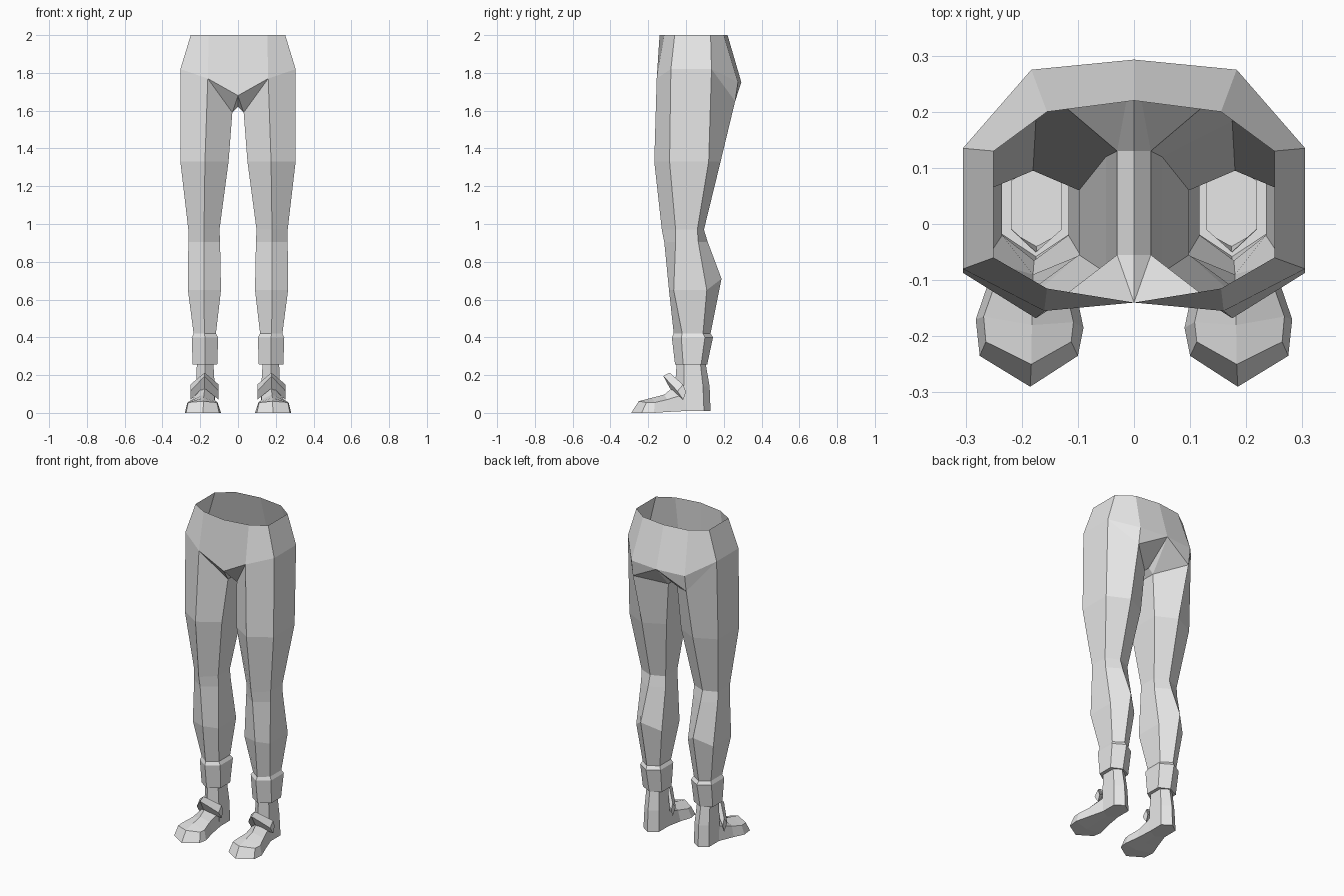
import bpy, bmesh

cube = bpy.data.objects.get("Cube")
if cube:
    bpy.data.objects.remove(cube, do_unlink=True)

grey = bpy.data.materials.new("plain grey")
grey.use_nodes = True
grey.diffuse_color = (0.8, 0.8, 0.8, 1)
grey.node_tree.nodes["Principled BSDF"].inputs["Base Color"].default_value = (0.8, 0.8, 0.8, 1)


def ring(z, xi, xc, xo, yf, y1, y2, yb, zb=None):
    """Six-sided limb section: front, outer front, outer back, back, inner back, inner front."""
    return [(xc, yf, z), (xo, y1, z), (xo, y2, z),
            (xc, yb, z if zb is None else zb), (xi, y2, z), (xi, y1, z)]


def add_ring(bm, pts):
    return [bm.verts.new(p) for p in pts]


def bridge(bm, rings):
    """Join consecutive closed loops with quads."""
    for a, b in zip(rings, rings[1:]):
        n = len(a)
        for i in range(n):
            j = (i + 1) % n
            bm.faces.new((a[i], a[j], b[j], b[i]))


def finish(name, bm):
    """Turn the left half into an object mirrored across x."""
    bmesh.ops.recalc_face_normals(bm, faces=bm.faces)
    me = bpy.data.meshes.new(name)
    bm.to_mesh(me)
    bm.free()
    me.materials.append(grey)
    ob = bpy.data.objects.new(name, me)
    bpy.context.collection.objects.link(ob)
    mod = ob.modifiers.new("mirror", 'MIRROR')
    mod.use_clip = True
    mod.merge_threshold = 0.0005
    return ob


# Hips and legs: one open shell
bm = bmesh.new()
waist = add_ring(bm, [(0, -.14, 2), (.155, -.115, 2), (.25, -.06, 2),
                      (.25, .13, 2), (.155, .20, 2), (0, .22, 2)])
hip = add_ring(bm, [(0, -.14, 1.68), (.16, -.155, 1.77), (.305, -.08, 1.82),
                    (.305, .135, 1.82), (.183, .275, 1.75), (0, .293, 1.75)])
for i in range(5):
    bm.faces.new((waist[i], waist[i + 1], hip[i + 1], hip[i]))
f0, f1, s1, s2, b1, b0 = hip

# Crotch and seat
seat, inner_back, inner_front, crotch_back, crotch_front = add_ring(
    bm, [(.183, .26, 1.65), (.03, .13, 1.59), (.03, -.055, 1.59),
         (0, .13, 1.62), (0, -.055, 1.62)])
for f in ((f0, f1, inner_front), (f0, inner_front, crotch_front),
          (inner_front, inner_back, crotch_back, crotch_front),
          (b0, crotch_back, inner_back), (b0, inner_back, seat),
          (b0, seat, b1), (s2, b1, seat)):
    bm.faces.new(f)

# Thigh, knee and calf
leg = [[f1, s1, s2, seat, inner_back, inner_front]]
for r in ((1.33, .05, .175, .305, -.168, -.087, .12, .183),
          (.97, .098, .18, .263, -.128, -.055, .06, .095),
          (.905, .095, .18, .263, -.115, -.055, .065, .115),
          (.65, .09, .18, .265, -.09, -.065, .11, .188, .71),
          (.42, .117, .178, .235, -.065, -.02, .09, .13)):
    leg.append(add_ring(bm, ring(*r)))
bridge(bm, leg)
finish("hips_and_legs", bm)

# Ankle cuff
bm = bmesh.new()
bridge(bm, [add_ring(bm, ring(*r)) for r in (
    (.42, .117, .178, .235, -.065, -.02, .09, .13),
    (.40, .105, .175, .245, -.075, -.025, .10, .143),
    (.255, .11, .175, .24, -.058, -.015, .08, .112),
    (.255, .13, .175, .218, -.05, -.01, .077, .105))])
finish("ankle_cuffs", bm)

# Shoe ankle and heel
bm = bmesh.new()
heel = [add_ring(bm, ring(*r)) for r in (
    (.255, .13, .175, .218, -.05, -.01, .077, .105),
    (.14, .123, .174, .222, -.058, -.012, .09, .125),
    (.01, .12, .174, .226, -.04, -.01, .095, .13))]
bridge(bm, heel)
bm.faces.new(heel[-1])
finish("shoe_heels", bm)

# Shoe front: sections of inner sole, inner top, ridge, outer top, outer sole, sole centre
bm = bmesh.new()
toe = [add_ring(bm, s) for s in (
    [(.12, 0, .01), (.123, -.005, .10), (.174, -.05, .15),
     (.222, -.005, .10), (.226, 0, .01), (.174, -.03, .01)],
    [(.108, -.10, .005), (.125, -.10, .07), (.18, -.115, .097),
     (.245, -.10, .07), (.258, -.10, .005), (.18, -.11, .005)],
    [(.09, -.185, 0), (.108, -.175, .055), (.182, -.18, .08),
     (.268, -.165, .055), (.282, -.17, 0), (.184, -.20, 0)],
    [(.1, -.235, 0), (.112, -.21, .055), (.183, -.25, .062),
     (.264, -.21, .055), (.275, -.235, 0), (.185, -.29, 0)])]
bridge(bm, toe)
it = toe[-1]
bm.faces.new((it[0], it[1], it[2], it[5]))
bm.faces.new((it[2], it[3], it[4], it[5]))
finish("shoe_toes", bm)

# Raised instep flap: a bar bent forward at its centre
bm = bmesh.new()
side = [(-.045, .115), (-.015, .15), (0, .11), (-.015, .07)]
middle = [(-.12, .195), (-.087, .213), (-.05, .165), (-.085, .13)]
bars = [add_ring(bm, [(x, y, z) for y, z in prof])
        for x, prof in ((.102, side), (.177, middle), (.252, side))]
bridge(bm, bars)
bm.faces.new(bars[0])
bm.faces.new(bars[-1])
finish("shoe_flaps", bm)
